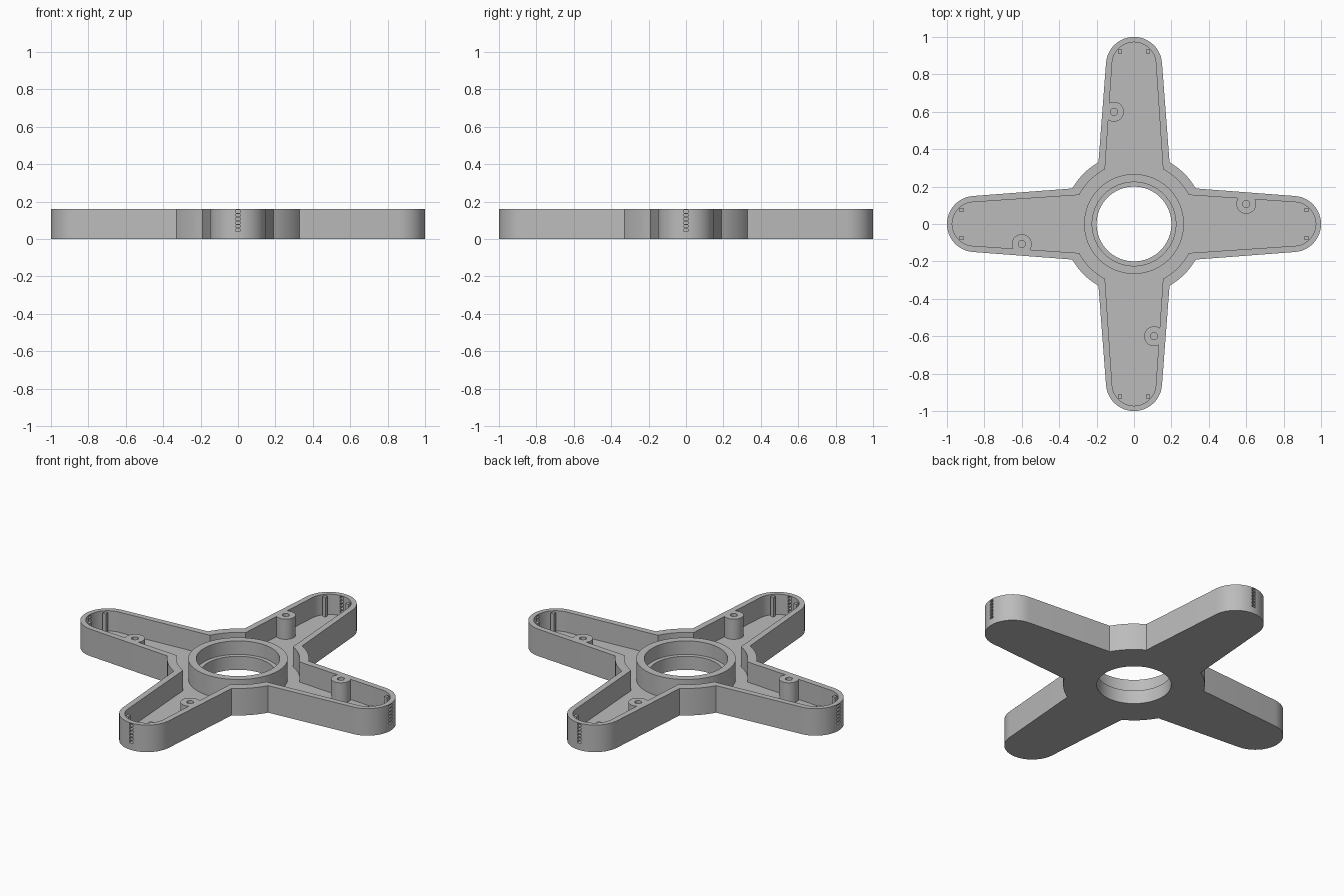
import bpy
from math import sin, cos, pi, radians, hypot, atan2

cube = bpy.data.objects.get("Cube")
if cube:
    bpy.data.objects.remove(cube, do_unlink=True)

HEIGHT, FLOOR = 0.16, 0.04

grey = bpy.data.materials.new("plain grey")
grey.use_nodes = True
grey.diffuse_color = (0.5, 0.5, 0.5, 1)
grey.node_tree.nodes["Principled BSDF"].inputs["Base Color"].default_value = (0.5, 0.5, 0.5, 1)


def prism(name, outline, z0, z1):
    """Extrude a closed counter-clockwise outline from z0 to z1."""
    n = len(outline)
    verts = [(x, y, z) for z in (z0, z1) for x, y in outline]
    faces = [tuple(reversed(range(n))), tuple(range(n, 2 * n))]
    faces += [(i, (i + 1) % n, (i + 1) % n + n, i + n) for i in range(n)]
    mesh = bpy.data.meshes.new(name)
    mesh.from_pydata(verts, [], faces)
    mesh.materials.append(grey)
    obj = bpy.data.objects.new(name, mesh)
    bpy.context.collection.objects.link(obj)
    return obj


def turn(x, y, quarter):
    a = quarter * pi / 2
    return x * cos(a) - y * sin(a), x * sin(a) + y * cos(a)


def disc(name, x, y, r, z0, z1, sides=32):
    ring = [2 * pi * i / sides for i in range(sides)]
    return prism(name, [(x + r * cos(a), y + r * sin(a)) for a in ring], z0, z1)


def box(name, x, y, z, sx, sy, sz, quarter):
    corners = [(-1, -1), (1, -1), (1, 1), (-1, 1)]
    outline = [turn(x + i * sx / 2, y + j * sy / 2, quarter) for i, j in corners]
    return prism(name, outline, z - sz / 2, z + sz / 2)


def cross_outline(neck_x, neck_y, tip_x, tip_r, steps=24):
    """Four tapered, round-ended arms joined by hub arcs."""
    points = []
    hub_r, start = hypot(neck_x, neck_y), atan2(neck_y, neck_x)
    sweep = pi / 2 - atan2(neck_y - tip_r, tip_x - neck_x)
    for quarter in range(4):
        for i in range(steps + 1):
            a = sweep * (2 * i / steps - 1)
            points.append(turn(tip_x + tip_r * cos(a), tip_r * sin(a), quarter))
        for i in range(9):
            a = start + (pi / 2 - 2 * start) * i / 8
            points.append(turn(hub_r * cos(a), hub_r * sin(a), quarter))
    return points


def combine(target, tool, operation):
    mod = target.modifiers.new(operation.lower(), "BOOLEAN")
    mod.operation, mod.object, mod.solver = operation, tool, "EXACT"
    bpy.context.view_layer.objects.active = target
    bpy.ops.object.modifier_apply(modifier=mod.name)
    bpy.data.objects.remove(tool, do_unlink=True)


# Hollow tray with four arms
body = prism("cross_housing", cross_outline(0.33, 0.19, 0.85, 0.15), 0, HEIGHT)
cavity = prism("cavity", cross_outline(0.293, 0.155, 0.855, 0.117), FLOOR, HEIGHT + 0.1)
combine(body, cavity, "DIFFERENCE")

# Central collar with a stepped bore
combine(body, disc("collar", 0, 0, 0.267, FLOOR / 2, HEIGHT, 64), "UNION")
combine(body, disc("bore", 0, 0, 0.2, -0.1, HEIGHT + 0.1, 64), "DIFFERENCE")
combine(body, disc("counterbore", 0, 0, 0.224, HEIGHT / 2, HEIGHT + 0.1, 64), "DIFFERENCE")

for quarter in range(4):
    # Screw post against one wall of the arm
    px, py = turn(0.6, 0.107, quarter)
    combine(body, disc("screw_post", px, py, 0.053, FLOOR / 2, HEIGHT), "UNION")
    combine(body, disc("screw_hole", px, py, 0.019, FLOOR, HEIGHT + 0.1, 20), "DIFFERENCE")
    # Column of vent slots through the rounded tip
    for row in range(6):
        slot = box("vent_slot", 0.98, 0, 0.047 + 0.02 * row, 0.1, 0.024, 0.014, quarter)
        combine(body, slot, "DIFFERENCE")
    # Thin guide pins inside the tip
    for side in (-1, 1):
        pin = box("guide_pin", 0.922, 0.075 * side, 0.09, 0.02, 0.02, 0.13, quarter)
        combine(body, pin, "UNION")

# Smooth curved walls, crisp edges
bpy.ops.object.select_all(action="DESELECT")
body.select_set(True)
bpy.context.view_layer.objects.active = body
bpy.ops.object.shade_smooth_by_angle(angle=radians(25))
